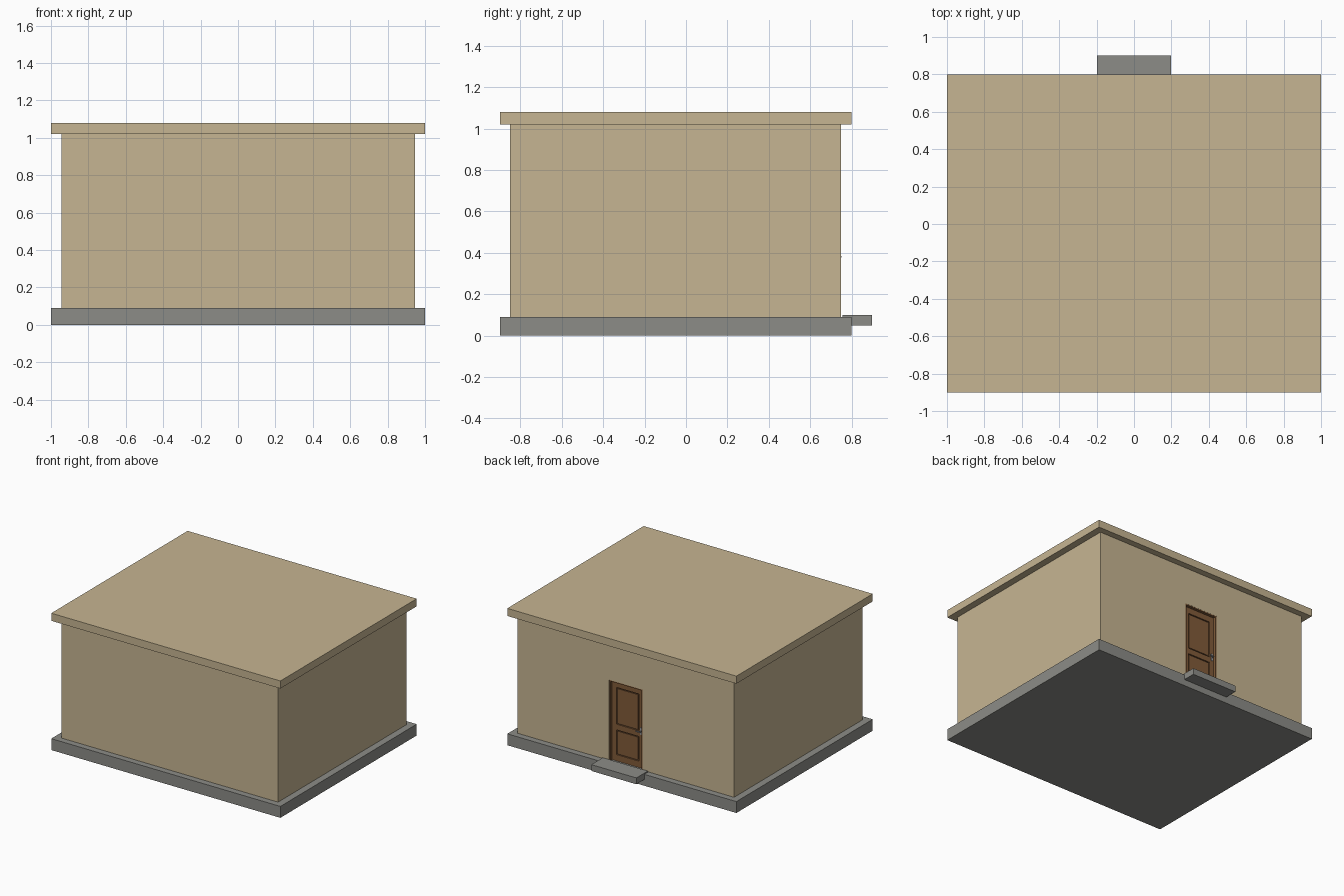
import bpy

if "Cube" in bpy.data.objects:
    bpy.data.objects.remove(bpy.data.objects["Cube"])


def material(name, rgb):
    m = bpy.data.materials.new(name)
    m.diffuse_color = (*rgb, 1)
    m.use_nodes = True
    m.node_tree.nodes["Principled BSDF"].inputs["Base Color"].default_value = m.diffuse_color
    return m


TAN = material("tan_plaster", (0.565, 0.462, 0.287))
GREY = material("grey_concrete", (0.262, 0.262, 0.242))
BROWN = material("brown_wood", (0.22, 0.105, 0.041))
DARK = material("dark_wood", (0.11, 0.052, 0.022))
METAL = material("grey_metal", (0.35, 0.35, 0.36))


def box(name, x, y, z, mat):
    """Box from (min, max) ranges on each axis."""
    bpy.ops.mesh.primitive_cube_add(
        size=1, location=[(a + b) / 2 for a, b in (x, y, z)])
    ob = bpy.context.object
    ob.name = name
    ob.scale = [b - a for a, b in (x, y, z)]
    bpy.ops.object.transform_apply(location=False, rotation=False, scale=True)
    ob.data.materials.append(mat)
    return ob


# Main masses
box("foundation", (-1, 1), (-0.9, 0.8), (0, 0.09), GREY)
walls = box("walls", (-0.945, 0.945), (-0.85, 0.75), (0.09, 1.02), TAN)
box("roof_slab", (-1, 1), (-0.9, 0.8), (1.02, 1.08), TAN)
box("door_step", (-0.197, 0.197), (0.757, 0.9), (0.05, 0.10), GREY)

# Doorway recess in the back wall
cutter = box("doorway_cutter", (-0.145, 0.145), (0.70, 0.85), (0.0, 0.725), TAN)
cutter.hide_render = True
cutter.hide_viewport = True
cut = walls.modifiers.new("doorway", 'BOOLEAN')
cut.operation = 'DIFFERENCE'
cut.solver = 'EXACT'
cut.object = cutter

# Frame lining the recess
for side, s in (("left", 1), ("right", -1)):
    box(f"frame_{side}", sorted((s * 0.136, s * 0.145)), (0.70, 0.749), (0.09, 0.725), BROWN)
box("frame_top", (-0.136, 0.136), (0.70, 0.749), (0.716, 0.725), BROWN)

# Door leaf: dark backing, stiles, rails and two raised panels
F = 0.728
box("door_backing", (-0.136, 0.136), (0.70, F - 0.01), (0.09, 0.716), DARK)
for side, s in (("left", 1), ("right", -1)):
    box(f"door_stile_{side}", sorted((s * 0.098, s * 0.136)), (0.705, F), (0.09, 0.716), BROWN)
for name, z in (("bottom", (0.09, 0.14)), ("middle", (0.335, 0.38)), ("top", (0.67, 0.716))):
    box(f"door_rail_{name}", (-0.098, 0.098), (0.705, F), z, BROWN)
for name, z in (("lower", (0.15, 0.325)), ("upper", (0.39, 0.66))):
    box(f"door_panel_{name}", (-0.088, 0.088), (0.705, F - 0.005), z, BROWN)

# Handle with plate
box("handle_plate", (-0.127, -0.113), (F, F + 0.004), (0.355, 0.41), METAL)
box("handle_stem", (-0.123, -0.117), (F, 0.751), (0.378, 0.386), METAL)
box("handle_lever", (-0.123, -0.085), (0.745, 0.752), (0.378, 0.386), METAL)
